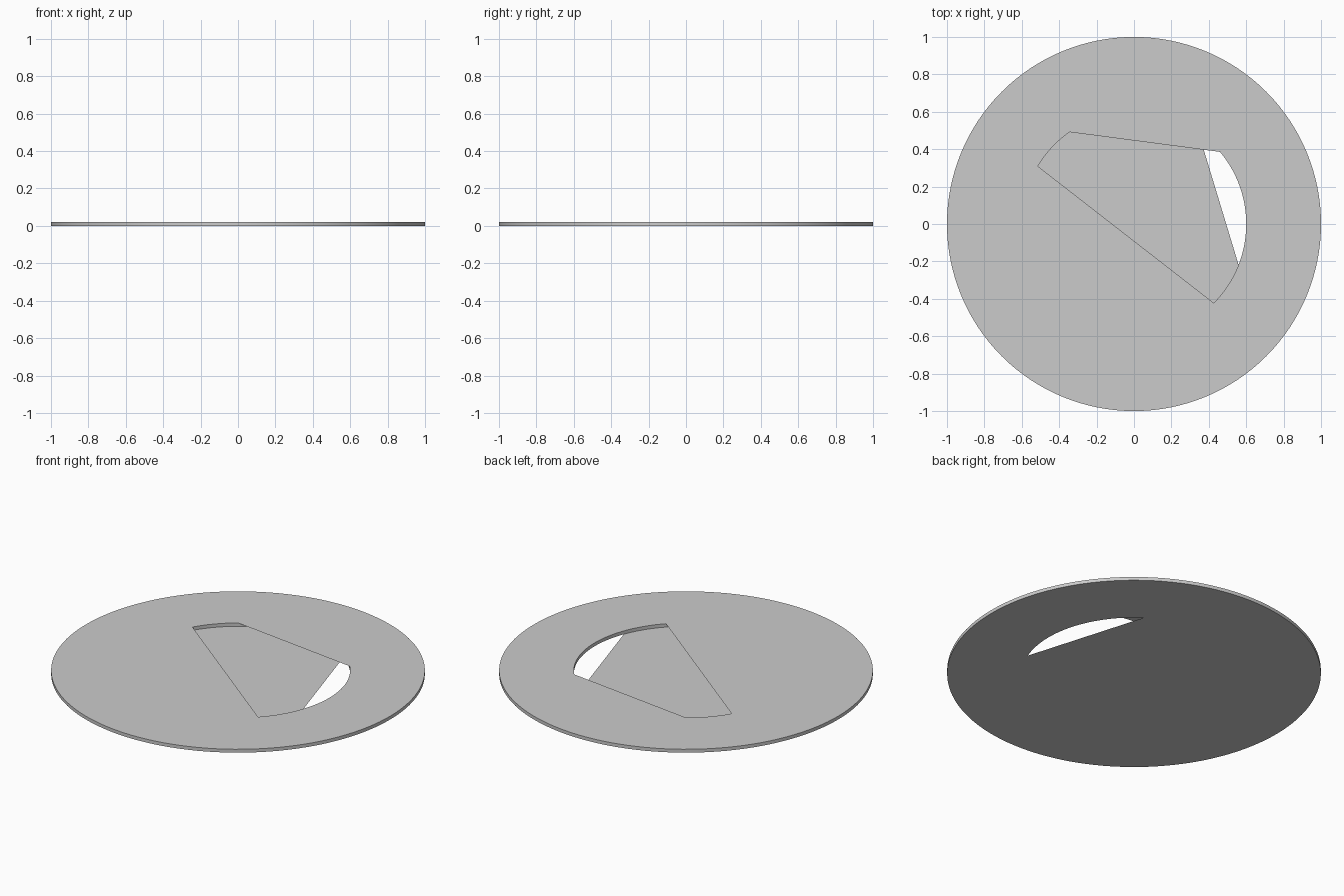
import bpy, bmesh
from math import radians, sin, cos, pi

if "Cube" in bpy.data.objects:
    bpy.data.objects.remove(bpy.data.objects["Cube"])

R_OUT, R_IN, H, N = 1.0, 0.6, 0.02, 128


def finish(bm, name):
    mesh = bpy.data.meshes.new(name)
    bm.to_mesh(mesh)
    bm.free()
    obj = bpy.data.objects.new(name, mesh)
    bpy.context.collection.objects.link(obj)
    return obj


def circle(bm, r, z):
    return [bm.verts.new((r * cos(2 * pi * i / N), r * sin(2 * pi * i / N), z))
            for i in range(N)]


# Flat outer ring with a round opening
bm = bmesh.new()
loops = [circle(bm, R_OUT, 0), circle(bm, R_OUT, H),
         circle(bm, R_IN, H), circle(bm, R_IN, 0)]
for a, b in zip(loops, loops[1:] + loops[:1]):
    for i in range(N):
        j = (i + 1) % N
        f = bm.faces.new((a[i], a[j], b[j], b[i]))
        f.smooth = abs(a[i].co.z - b[i].co.z) > 1e-6
for e in bm.edges:
    if e.calc_face_angle(0) > radians(30):
        e.smooth = False
finish(bm, "ring")


# Thin shutter leaf: the part of the opening between an arc and its chord
def leaf(name, start, end, z):
    bm = bmesh.new()
    step = 360 / N
    inner = [k * step for k in range(2 * N) if start < k * step < end]
    verts = [bm.verts.new((R_IN * cos(radians(t)), R_IN * sin(radians(t)), z))
             for t in [start, *inner, end]]
    bm.faces.new(verts)
    return finish(bm, name)


leaf("upper_leaf_back", 40, 125, H)
leaf("upper_leaf_front", 149, 315.3, H)
leaf("lower_leaf", 55, 338.7, 0)
